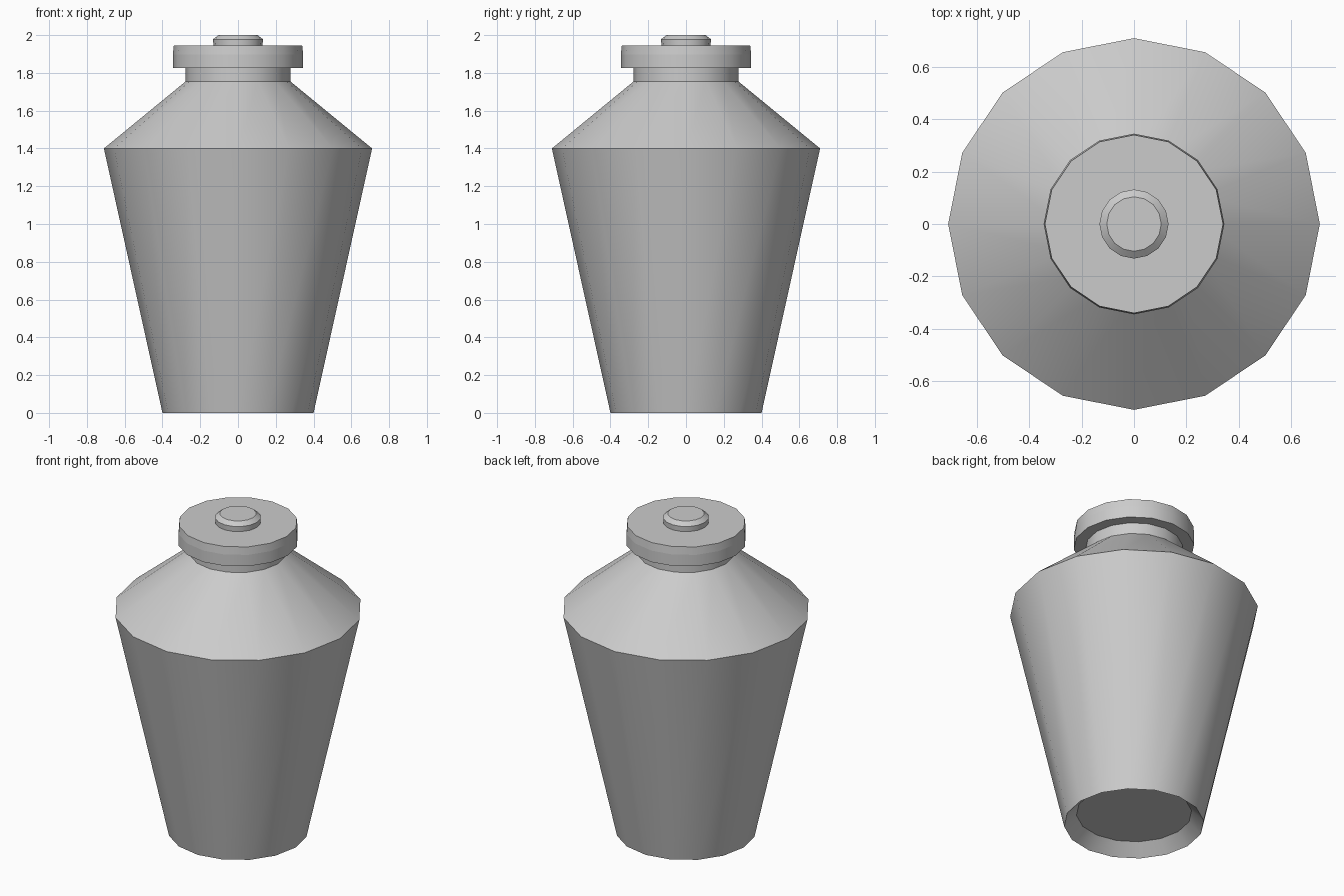
import bpy, bmesh, math

if "Cube" in bpy.data.objects:
    bpy.data.objects.remove(bpy.data.objects["Cube"])

SIDES = 16


def lathe(name, profile):
    """Revolve (radius, z) points round z; both ends are closed with flat caps."""
    bm = bmesh.new()
    rings = []
    for r, z in profile:
        rings.append([bm.verts.new((r * math.cos(2 * math.pi * i / SIDES),
                                    r * math.sin(2 * math.pi * i / SIDES), z))
                      for i in range(SIDES)])
    for a, b in zip(rings, rings[1:]):
        for i in range(SIDES):
            j = (i + 1) % SIDES
            bm.faces.new((a[i], a[j], b[j], b[i]))
    bm.faces.new(rings[0][::-1])
    bm.faces.new(rings[-1])
    bmesh.ops.recalc_face_normals(bm, faces=bm.faces)
    mesh = bpy.data.meshes.new(name)
    bm.to_mesh(mesh)
    bm.free()
    obj = bpy.data.objects.new(name, mesh)
    bpy.context.collection.objects.link(obj)
    bpy.ops.object.select_all(action='DESELECT')
    obj.select_set(True)
    bpy.context.view_layer.objects.active = obj
    bpy.ops.object.shade_smooth_by_angle(angle=math.radians(30))
    return obj


# Jar body: recessed foot, tapered wall, shoulder, neck and top rim
lathe("jar_body", [(0.33, 0.07), (0.40, 0.0), (0.71, 1.40), (0.277, 1.755),
                   (0.277, 1.825), (0.345, 1.825), (0.345, 1.897)])

# Lid disc with its round handle
lathe("lid", [(0.345, 1.897), (0.34, 1.945), (0.13, 1.945),
              (0.132, 1.978), (0.104, 2.0)])
